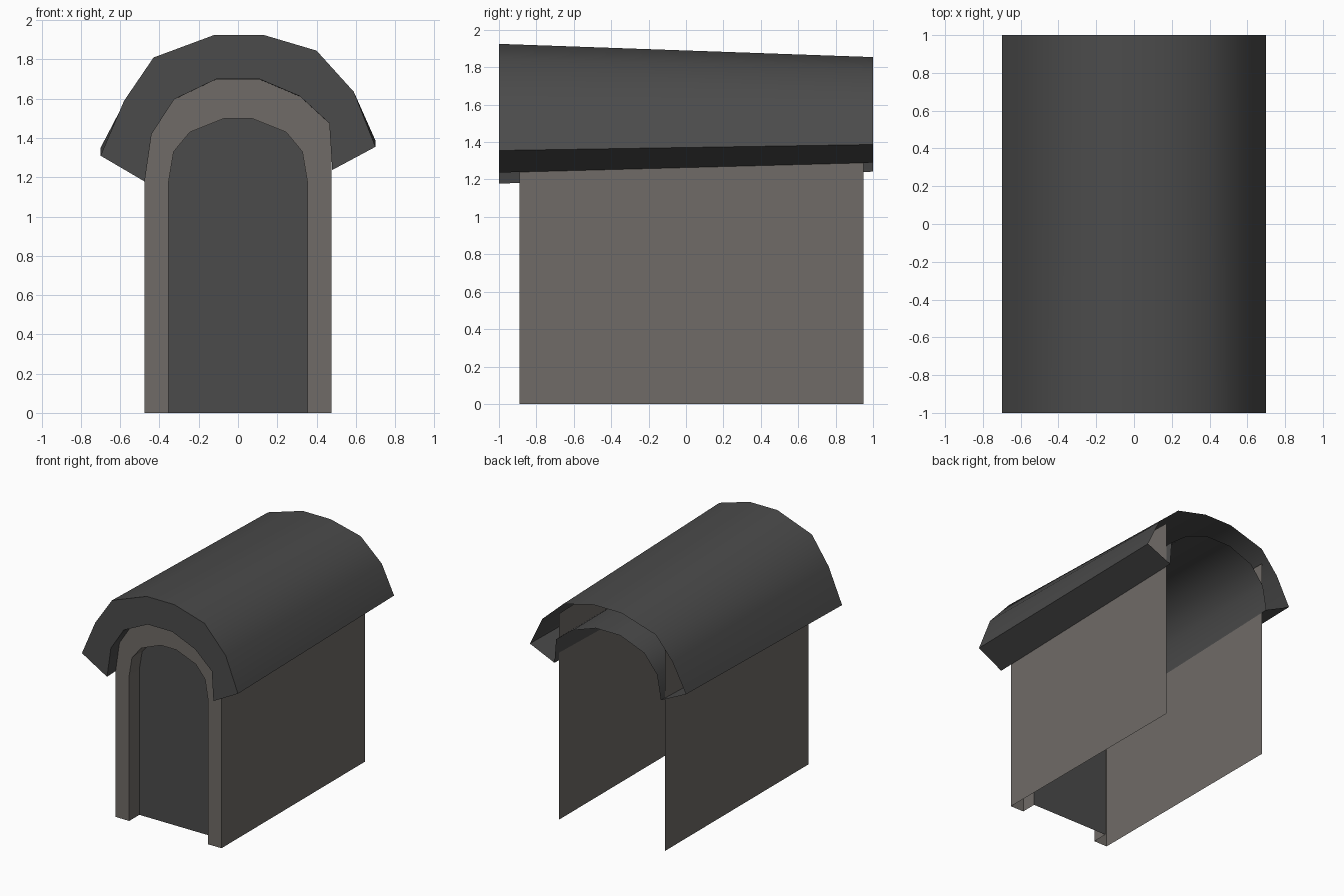
import bpy, bmesh

if "Cube" in bpy.data.objects:
    bpy.data.objects.remove(bpy.data.objects["Cube"])


def material(name, rgb):
    m = bpy.data.materials.new(name)
    m.diffuse_color = (*rgb, 1)
    m.use_nodes = True
    m.node_tree.nodes["Principled BSDF"].inputs["Base Color"].default_value = m.diffuse_color
    return m


STONE = material("warm grey stone", (0.16, 0.147, 0.135))
DARK = material("charcoal grey", (0.07, 0.07, 0.07))


def make(name, faces, mat, smooth=False, recalc=False):
    """Build an object from faces given as lists of points."""
    bm = bmesh.new()
    for f in faces:
        bm.faces.new([bm.verts.new(p) for p in f])
    bmesh.ops.remove_doubles(bm, verts=bm.verts, dist=0.0005)
    if recalc:
        bmesh.ops.recalc_face_normals(bm, faces=bm.faces)
    me = bpy.data.meshes.new(name)
    bm.to_mesh(me)
    bm.free()
    me.materials.append(mat)
    ob = bpy.data.objects.new(name, me)
    bpy.context.collection.objects.link(ob)
    if smooth:
        bpy.ops.object.select_all(action='DESELECT')
        ob.select_set(True)
        bpy.context.view_layer.objects.active = ob
        bpy.ops.object.shade_smooth_by_angle(angle=0.7)
    return ob


def bridge(a, b):
    """Quads between two equally long rows of points."""
    return [[a[i], a[i + 1], b[i + 1], b[i]] for i in range(len(a) - 1)]


# Roof: thick uneven arch, flatter at the back, open at the back end
outer = [(-.70, 1.31), (-.58, 1.59), (-.43, 1.81), (-.12, 1.925),
         (.13, 1.925), (.40, 1.845), (.59, 1.635), (.70, 1.355)]
inner = [(-.475, 1.178), (-.44, 1.42), (-.325, 1.597), (-.11, 1.70),
         (.11, 1.70), (.315, 1.613), (.465, 1.475), (.48, 1.237)]


def front(profile):
    return [(x, -1, z) for x, z in profile]


def back(profile):
    return [(x, 1, z + .04 - .18 * (z - 1.31)) for x, z in profile]


loop = outer + inner[::-1] + outer[:1]
make("roof", bridge(front(loop), back(loop)) + bridge(front(outer), front(inner)),
     DARK, smooth=True, recalc=True)

# Side walls: thin sheets reaching up into the roof
W, Y0, Y1 = .475, -.89, .95
for side, name in ((-1, "left_wall"), (1, "right_wall")):
    x = side * W
    quad = [(x, Y0, 0), (x, Y1, 0), (x, Y1, 1.67), (x, Y0, 1.72)]
    make(name, [quad[::side]], STONE)

# Front arch frame with its recessed jamb
half = [(.353, 0), (.353, 1.18), (.328, 1.33), (.245, 1.43), (.07, 1.50)]
edge = [(W, 0), (W, 1.18), (W, 1.40), (W, 1.72), (.07, 1.72)]


def mirrored(p):
    return [(-x, z) for x, z in p] + p[::-1]


def at(p, y):
    return [(x, y, z) for x, z in p]


arch, rim = mirrored(half), mirrored(edge)
DOOR_Y = -.76
make("front_arch_frame", bridge(at(arch, Y0), at(rim, Y0)) +
     bridge(at(arch, DOOR_Y), at(arch, Y0)), STONE)

# Dark door panel closing the recess
make("door_panel", [at(arch[::-1], DOOR_Y)], DARK)
